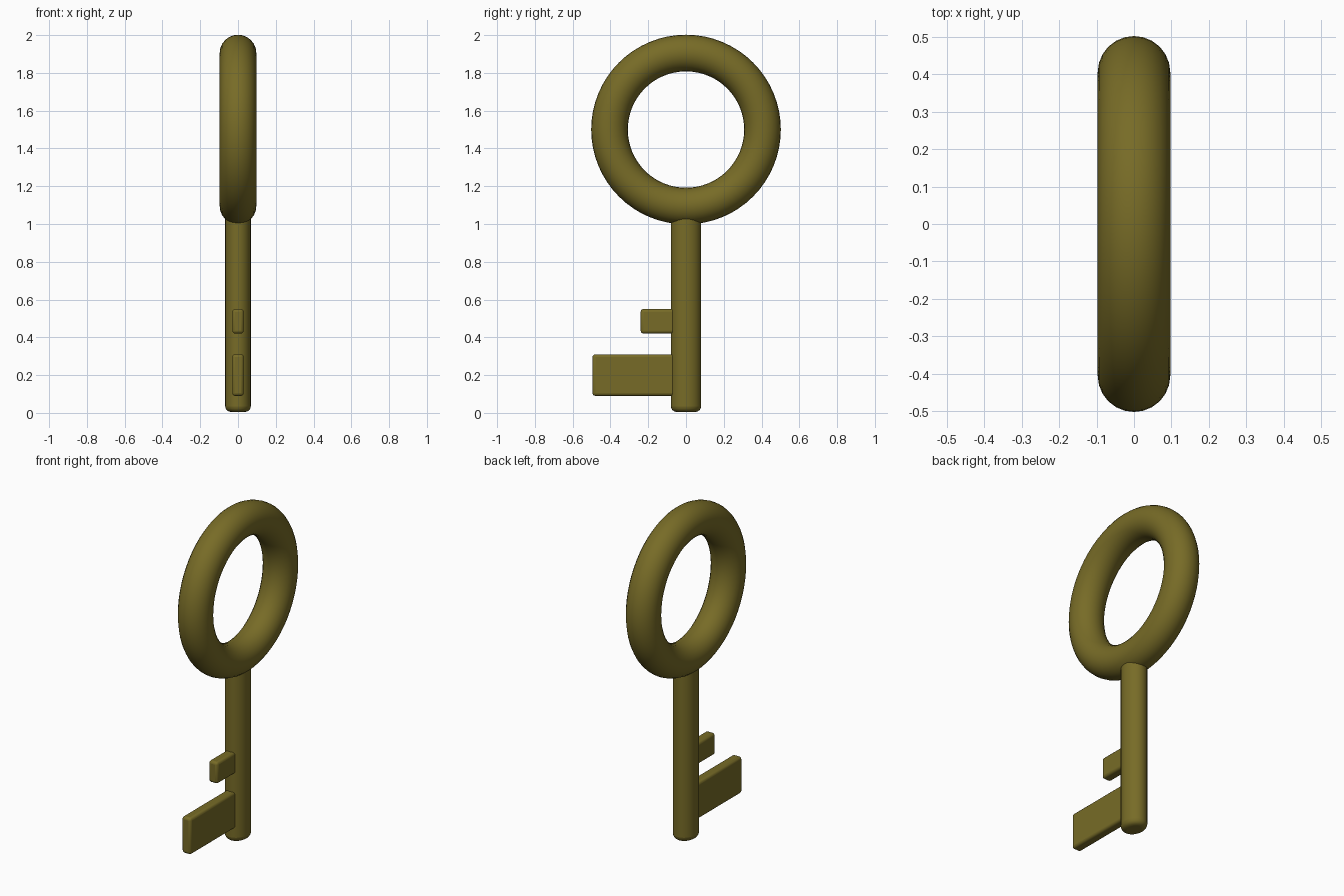
import bpy, math

if "Cube" in bpy.data.objects:
    bpy.data.objects.remove(bpy.data.objects["Cube"])

brass = bpy.data.materials.new("dark brass")
brass.diffuse_color = (0.185, 0.148, 0.02, 1)
brass.use_nodes = True
brass.node_tree.nodes["Principled BSDF"].inputs["Base Color"].default_value = brass.diffuse_color


def finish(name, bevel=0, segments=3, angle=30):
    ob = bpy.context.object
    ob.name = name
    ob.data.materials.append(brass)
    bpy.ops.object.transform_apply(location=True, rotation=True, scale=True)
    if bevel:
        mod = ob.modifiers.new("soft edges", "BEVEL")
        mod.width = bevel
        mod.segments = segments
        mod.limit_method = "ANGLE"
        mod.angle_limit = math.radians(angle)
    bpy.ops.object.shade_smooth_by_angle(angle=math.radians(50))
    return ob


# Ring handle, standing in the YZ plane
bpy.ops.mesh.primitive_torus_add(
    major_radius=0.405, minor_radius=0.097, major_segments=64, minor_segments=24,
    location=(0, 0, 1.5), rotation=(0, math.pi / 2, 0))
finish("ring_handle")

# Shaft: slightly oval rod with a rounded tip, buried in the ring at the top
bpy.ops.mesh.primitive_cylinder_add(vertices=24, radius=1, depth=1, location=(0, 0, 0.5425))
bpy.context.object.scale = (0.068, 0.08, 1.075)
finish("shaft", 0.03, 4, 40)

# Teeth: thin rounded plates pointing to -Y (tip y, bottom z, top z)
for name, tip, z0, z1 in (("large_tooth", -0.495, 0.09, 0.31),
                          ("small_tooth", -0.24, 0.42, 0.55)):
    bpy.ops.mesh.primitive_cube_add(size=1, location=(0, tip / 2, (z0 + z1) / 2))
    bpy.context.object.scale = (0.06, -tip, z1 - z0)
    finish(name, 0.015)
